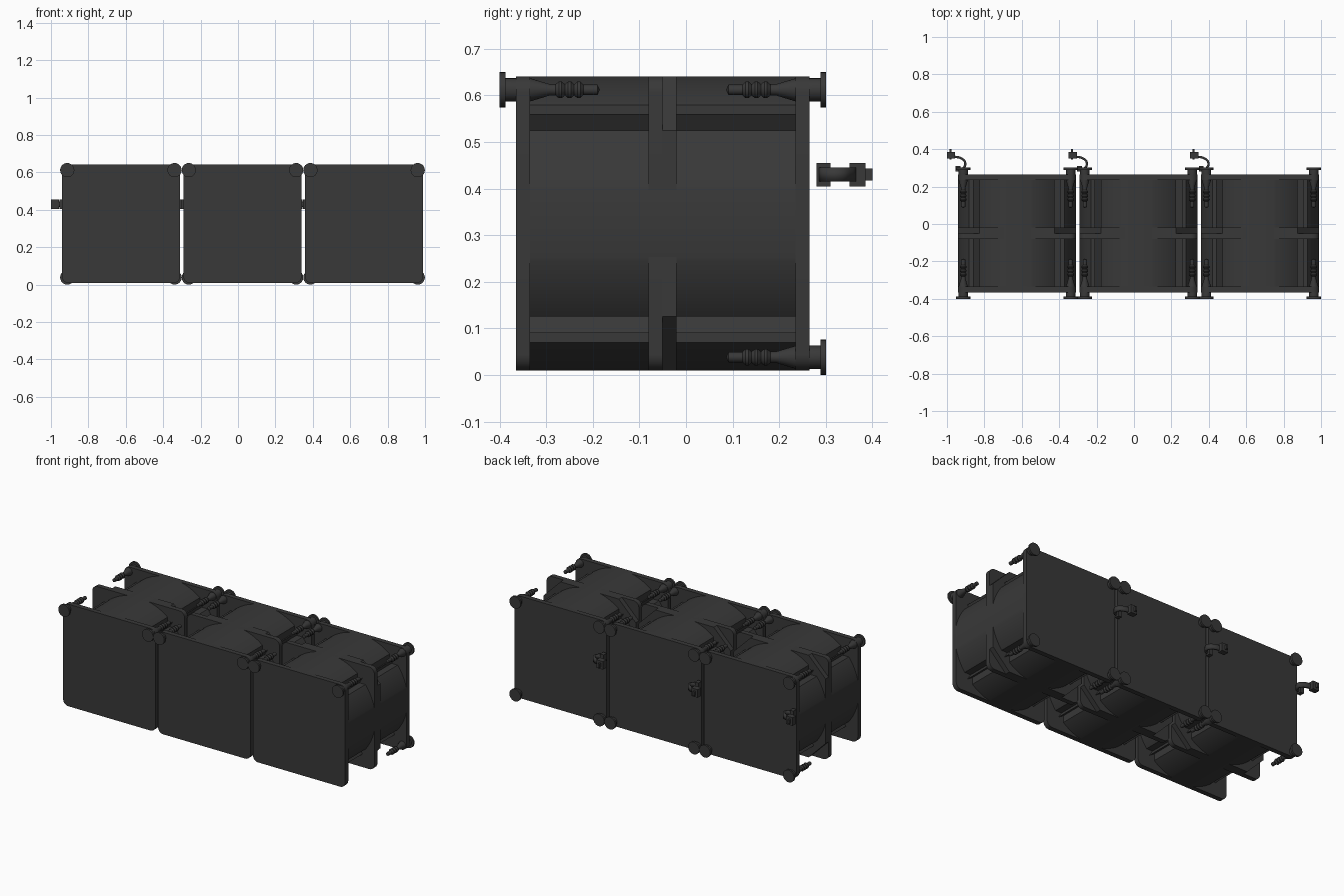
import bpy, bmesh, math
from mathutils import Matrix, Vector

cube = bpy.data.objects.get("Cube")
if cube:
    bpy.data.objects.remove(cube, do_unlink=True)

HALF, MID_Z, PITCH = 0.316, 0.325, 0.65
FRONT, BACK, PLATE = -0.365, 0.265, 0.03
PIN = 0.287

black = bpy.data.materials.new("charcoal plastic")
black.use_nodes = True
color = (0.04, 0.04, 0.04, 1)
black.diffuse_color = color
black.node_tree.nodes["Principled BSDF"].inputs["Base Color"].default_value = color


def finish(name, bm, smooth=True):
    bmesh.ops.recalc_face_normals(bm, faces=bm.faces)
    mesh = bpy.data.meshes.new(name)
    bm.to_mesh(mesh)
    bm.free()
    ob = bpy.data.objects.new(name, mesh)
    bpy.context.collection.objects.link(ob)
    mesh.materials.append(black)
    if smooth:
        bpy.ops.object.select_all(action="DESELECT")
        ob.select_set(True)
        bpy.context.view_layer.objects.active = ob
        bpy.ops.object.shade_smooth_by_angle(angle=math.radians(30))
    return ob


def slab(name, outline, cx, y0, y1):
    """Extrude an x-z outline from y0 to y1."""
    bm = bmesh.new()
    face = bm.faces.new([bm.verts.new((cx + x, y0, MID_Z + z)) for x, z in outline])
    out = bmesh.ops.extrude_face_region(bm, geom=[face])
    moved = [v for v in out["geom"] if isinstance(v, bmesh.types.BMVert)]
    bmesh.ops.translate(bm, vec=(0, y1 - y0, 0), verts=moved)
    return finish(name, bm)


def quarter_turns(points):
    """Repeat one corner's outline around the square."""
    result = []
    for k in range(4):
        for x, z in points:
            for _ in range(k):
                x, z = -z, x
            result.append((x, z))
    return result


def rounded_square(radius, steps=8):
    c = HALF - radius
    arc = [i * math.pi / 2 / steps for i in range(steps + 1)]
    return quarter_turns([(c + radius * math.cos(a), c + radius * math.sin(a)) for a in arc])


def drum_outline(radius=0.324, steps=14):
    """Round duct flattened at the four sides, with a ridge on each diagonal."""
    lo, hi = math.acos(HALF / radius), math.asin(0.2 / radius)
    arc = [lo + (hi - lo) * i / steps for i in range(steps + 1)]
    side = [(radius * math.cos(a), radius * math.sin(a)) for a in arc]
    side.append((0.213, 0.2))
    return quarter_turns(side + [(0.235, 0.235)] + [(z, x) for x, z in reversed(side)])


def box(name, center, size):
    bm = bmesh.new()
    bmesh.ops.create_cube(bm, size=1, matrix=Matrix.Translation(center) @ Matrix.Diagonal((*size, 1)))
    return finish(name, bm, False)


# Push pin profile: radius and distance from the cap's outer face
PIN_PROFILE = [(0, 0), (0.038, 0), (0.038, 0.012), (0.025, 0.012), (0.025, 0.065),
               (0.012, 0.108), (0.012, 0.12), (0.018, 0.127), (0.018, 0.133),
               (0.012, 0.14), (0.018, 0.147), (0.018, 0.153), (0.012, 0.16),
               (0.018, 0.167), (0.018, 0.173), (0.011, 0.18), (0.011, 0.21), (0, 0.215)]


def push_pin(name, x, z, y, inward):
    bm = bmesh.new()
    verts = [bm.verts.new((x + r, y + inward * d, z)) for r, d in PIN_PROFILE]
    edges = [bm.edges.new(pair) for pair in zip(verts, verts[1:])]
    bmesh.ops.spin(bm, geom=verts + edges, cent=(x, y, z), axis=(0, 1, 0),
                   angle=math.tau, steps=24)
    bmesh.ops.remove_doubles(bm, verts=bm.verts, dist=0.0002)
    return finish(name, bm)


def cable(name, cx, z, height):
    """Flat ribbon looping from the back plate to the plug."""
    curve = bpy.data.curves.new(name, "CURVE")
    curve.dimensions = "3D"
    path = [(-0.31, 0.29), (-0.285, 0.3), (-0.277, 0.33), (-0.3, 0.352), (-0.335, 0.36)]
    spline = curve.splines.new("BEZIER")
    spline.bezier_points.add(len(path) - 1)
    for p, (x, y) in zip(spline.bezier_points, path):
        p.co = Vector((cx + x, y, z))
        p.handle_left_type = p.handle_right_type = "AUTO"
    curve.resolution_u = 6
    curve.dimensions = "2D"
    curve.fill_mode = "NONE"
    curve.extrude = height / 2
    ob = bpy.data.objects.new(name, curve)
    ob.location.z = z
    bpy.context.collection.objects.link(ob)
    curve.materials.append(black)
    thick = ob.modifiers.new("thickness", "SOLIDIFY")
    thick.thickness = 0.012
    thick.offset = 0


plate = rounded_square(0.035)
web_cut = 0.2
chamfered = quarter_turns([(HALF, web_cut), (web_cut, HALF)])

for i, side in enumerate(("right", "middle", "left")):
    cx = (i - 1) * PITCH + 0.024

    # Housing: two square flanges, round duct and central web
    slab(side + "_front_plate", plate, cx, FRONT, FRONT + PLATE)
    slab(side + "_back_plate", plate, cx, BACK - PLATE, BACK)
    slab(side + "_duct", drum_outline(), cx, FRONT + PLATE, BACK - PLATE)
    slab(side + "_web", plate, cx, -0.08, -0.05)
    slab(side + "_web_step", chamfered, cx, -0.05, -0.02)

    # Push pins: upper corners in front, all four corners behind
    for sx, tag in ((-1, "right"), (1, "left")):
        x = cx + sx * PIN
        push_pin(f"{side}_front_pin_{tag}", x, MID_Z + PIN, FRONT - 0.035, 1)
        for sz, level in ((-1, "lower"), (1, "upper")):
            push_pin(f"{side}_back_pin_{level}_{tag}", x, MID_Z + sz * PIN, BACK + 0.036, -1)

    # Cable and plug behind the housing
    cable_z = 0.43
    cable(side + "_cable", cx, cable_z, 0.03)
    box(side + "_cable_foot", (cx - 0.315, 0.295, cable_z), (0.025, 0.03, 0.05))
    box(side + "_plug", (cx - 0.352, 0.368, cable_z), (0.044, 0.034, 0.05))
    box(side + "_plug_tab", (cx - 0.355, 0.372, cable_z), (0.01, 0.056, 0.026))
